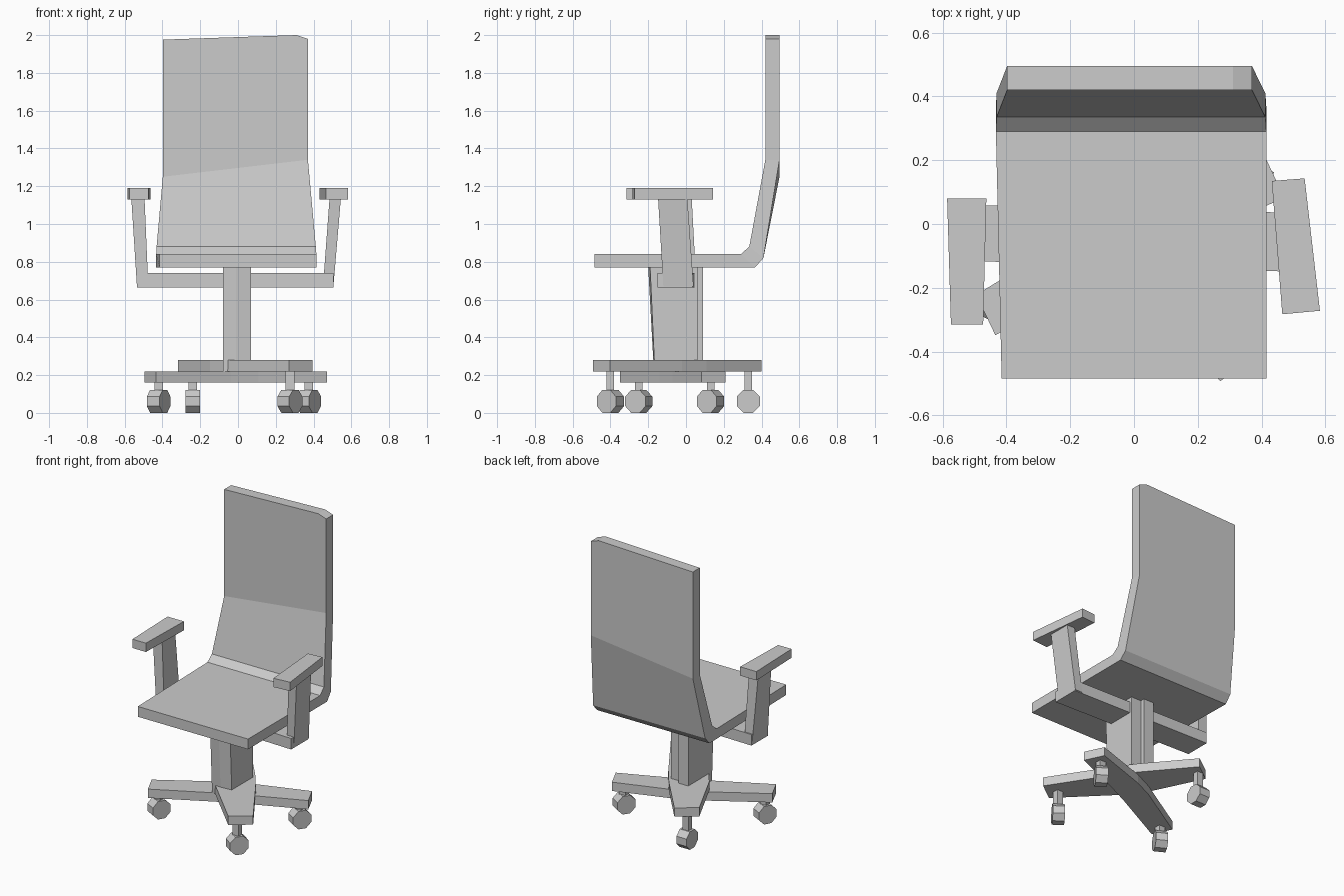
import bpy, math
from mathutils import Matrix, Vector

if "Cube" in bpy.data.objects:
    bpy.data.objects.remove(bpy.data.objects["Cube"])


def mesh(name, verts, faces):
    me = bpy.data.meshes.new(name)
    me.from_pydata(verts, [], faces)
    ob = bpy.data.objects.new(name, me)
    bpy.context.collection.objects.link(ob)
    bpy.context.view_layer.objects.active = ob
    # consistent outward normals
    import bmesh
    bm = bmesh.new()
    bm.from_mesh(me)
    bmesh.ops.recalc_face_normals(bm, faces=bm.faces)
    bm.to_mesh(me)
    bm.free()
    return ob


def loft(name, rings):
    """Join equal-length rings of 3D points into a closed solid."""
    n = len(rings[0])
    faces = [tuple(range(n)), tuple(range(n * (len(rings) - 1), n * len(rings)))]
    for r in range(len(rings) - 1):
        for i in range(n):
            j = (i + 1) % n
            faces.append((r * n + i, r * n + j, (r + 1) * n + j, (r + 1) * n + i))
    return mesh(name, [p for ring in rings for p in ring], faces)


def prism(name, bottom, z0, z1, top=None):
    return loft(name, [[(x, y, z0) for x, y in bottom],
                       [(x, y, z1) for x, y in (top or bottom)]])


def rect(x0, x1, y0, y1):
    return [(x0, y0), (x1, y0), (x1, y1), (x0, y1)]


# Seat and lower back: one bent sheet, each ring = inner left/right, outer right/left
def station(xl, xr, yi, zil, zir, yo, zol, zor):
    return [(xl, yi, zil), (xr, yi, zir), (xr, yo, zor), (xl, yo, zol)]


loft("seat_and_lower_back", [
    station(-0.415, 0.415, -0.485, 0.84, 0.84, -0.485, 0.77, 0.77),
    station(-0.433, 0.415, 0.29, 0.84, 0.84, 0.365, 0.77, 0.77),
    station(-0.431, 0.412, 0.335, 0.88, 0.88, 0.41, 0.82, 0.82),
    station(-0.398, 0.37, 0.42, 1.25, 1.34, 0.495, 1.25, 1.34),
])

# Upper back with one clipped corner
outline = [(-0.398, 1.25), (0.37, 1.34), (0.37, 1.98), (0.31, 2.0), (-0.398, 1.976)]
loft("upper_back", [[(x, y, z) for x, z in outline] for y in (0.42, 0.495)])

# Stepped column
prism("column",
      [(-0.08, -0.165), (-0.01, -0.17), (0.07, -0.165), (0.07, 0.06),
       (-0.005, 0.06), (-0.005, 0.09), (-0.08, 0.09)], 0.22, 0.77,
      [(-0.08, -0.19), (-0.01, -0.20), (0.07, -0.19), (0.07, 0.06),
       (-0.005, 0.06), (-0.005, 0.09), (-0.08, 0.09)])

# Arm crossbar
prism("arm_crossbar", [(-0.535, -0.115), (0.505, -0.15), (0.505, 0.035), (-0.535, 0.06)],
      0.665, 0.74)

# Arm uprights
prism("arm_upright_left", rect(-0.535, -0.475, -0.115, 0.055), 0.67, 1.14,
      rect(-0.565, -0.495, -0.11, 0.03))
prism("arm_upright_right", rect(0.45, 0.505, -0.12, 0.04), 0.67, 1.14,
      rect(0.485, 0.545, -0.148, 0.007))

# Arm pads
prism("arm_pad_left", [(-0.586, 0.08), (-0.574, -0.315), (-0.473, -0.315), (-0.463, 0.08)],
      1.13, 1.19)
prism("arm_pad_right", [(0.432, 0.135), (0.465, -0.283), (0.583, -0.272), (0.535, 0.143)],
      1.13, 1.19)


# Crossed base legs, wider in the middle
def base_leg(name, a, b, end, mid, z0, z1):
    a, b = Vector(a), Vector(b)
    d = (b - a).normalized()
    s = Vector((-d.y, d.x))
    m = Vector((0.0, -0.03))
    pts = [a + s * end, a - s * end, m - d * 0.08 - s * mid, m + d * 0.08 - s * mid,
           b - s * end, b + s * end, m + d * 0.08 + s * mid, m - d * 0.08 + s * mid]
    prism(name, [tuple(p) for p in pts], z0, z1)


base_leg("base_leg_upper", (0.333, -0.447), (-0.255, 0.355), 0.077, 0.125, 0.22, 0.28)
base_leg("base_leg_lower", (-0.465, -0.285), (0.442, 0.145), 0.07, 0.085, 0.16, 0.22)

# Casters: square stem, octagonal wheel
for i, (x, y, top, ang) in enumerate([(0.275, -0.40, 0.22, -35), (-0.24, 0.33, 0.22, 0),
                                      (-0.42, -0.25, 0.16, -28), (0.375, 0.13, 0.16, -32)]):
    prism(f"caster_stem_{i}", rect(x - 0.023, x + 0.023, y - 0.02, y + 0.02), 0.08, top)
    rot = Matrix.Rotation(math.radians(ang), 3, 'Z')
    rings = []
    for side in (-0.038, 0.038):
        ring = []
        for k in range(8):
            a = math.pi / 8 + k * math.pi / 4
            p = rot @ Vector((side, 0.066 * math.cos(a), 0.066 * math.sin(a)))
            ring.append((x + p.x, y + p.y, 0.061 + p.z))
        rings.append(ring)
    loft(f"caster_wheel_{i}", rings)
